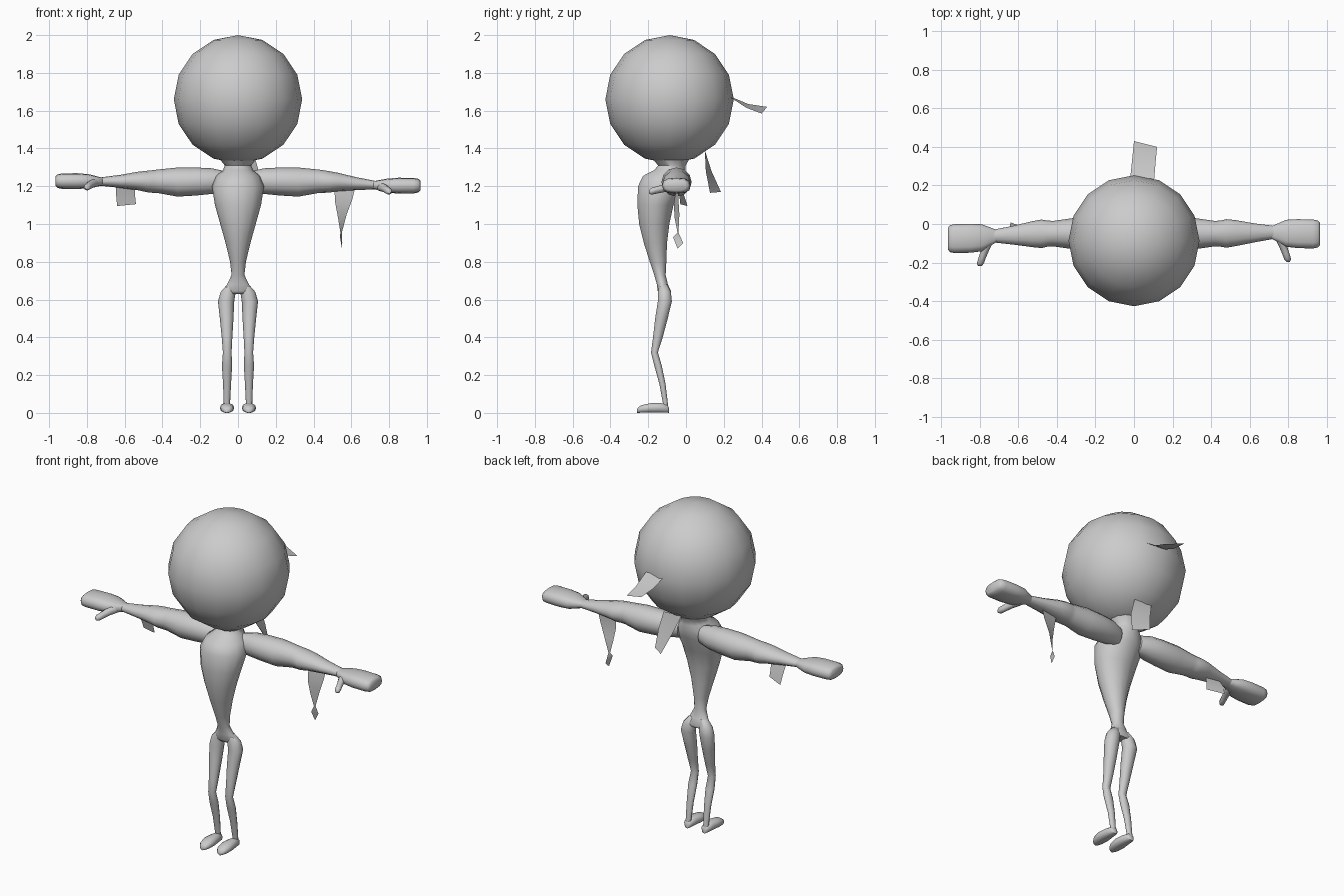
import bpy, bmesh, math

grey = bpy.data.materials.new("plain grey")
grey.diffuse_color = (0.6, 0.6, 0.6, 1)


def finish(name, bm, angle=60):
    bmesh.ops.recalc_face_normals(bm, faces=bm.faces[:])
    me = bpy.data.meshes.new(name)
    bm.to_mesh(me)
    bm.free()
    ob = bpy.data.objects.new(name, me)
    bpy.context.collection.objects.link(ob)
    me.materials.append(grey)
    bpy.ops.object.select_all(action='DESELECT')
    ob.select_set(True)
    bpy.context.view_layer.objects.active = ob
    bpy.ops.object.shade_smooth_by_angle(angle=math.radians(angle))
    return ob


def loft(name, axis, rings, n=12, power=1.0):
    """Skin elliptical rings (position, c1, c2, r1, r2) along one axis."""
    bm = bmesh.new()
    loops = []
    for p, c1, c2, r1, r2 in rings:
        loop = []
        for i in range(n):
            a = 2 * math.pi * i / n
            ca, sa = math.cos(a), math.sin(a)
            u = c1 + r1 * math.copysign(abs(ca) ** power, ca)
            v = c2 + r2 * math.copysign(abs(sa) ** power, sa)
            co = {'x': (p, u, v), 'y': (u, p, v), 'z': (u, v, p)}[axis]
            loop.append(bm.verts.new(co))
        loops.append(loop)
    for a, b in zip(loops, loops[1:]):
        for i in range(n):
            j = (i + 1) % n
            bm.faces.new((a[i], a[j], b[j], b[i]))
    bm.faces.new(loops[0])
    bm.faces.new(loops[-1])
    return finish(name, bm)


def cloth(name, rows):
    """Thin ribbon made of rows of two points, optionally ending in one."""
    bm = bmesh.new()
    vs = [[bm.verts.new(p) for p in row] for row in rows]
    for a, b in zip(vs, vs[1:]):
        bm.faces.new(a + b[::-1])
    return finish(name, bm)


# Head
bm = bmesh.new()
bmesh.ops.create_uvsphere(bm, u_segments=16, v_segments=8, radius=0.34)
bmesh.ops.translate(bm, verts=bm.verts[:], vec=(0, -0.087, 1.66))
finish("head", bm)

# Torso from neck to hips
loft("torso", 'z', [
    (1.36, 0, -0.08, 0.11, 0.11), (1.31, 0, -0.075, 0.07, 0.075),
    (1.285, 0, -0.085, 0.08, 0.085), (1.255, 0, -0.115, 0.115, 0.115),
    (1.20, 0, -0.135, 0.138, 0.122), (1.10, 0, -0.162, 0.122, 0.098),
    (1.00, 0, -0.168, 0.094, 0.082), (0.90, 0, -0.162, 0.066, 0.063),
    (0.80, 0, -0.148, 0.042, 0.045), (0.73, 0, -0.138, 0.034, 0.031),
    (0.68, 0, -0.125, 0.058, 0.03), (0.645, 0, -0.115, 0.086, 0.036),
    (0.63, 0, -0.113, 0.07, 0.028)], 14)

for s, side in ((-1, "right"), (1, "left")):
    # Legs
    loft(side + "_leg", 'z', [
        (z, s * x, y, rx, ry) for z, x, y, rx, ry in (
            (0.68, 0.035, -0.12, 0.022, 0.022), (0.64, 0.052, -0.114, 0.04, 0.036),
            (0.59, 0.063, -0.112, 0.043, 0.039), (0.50, 0.060, -0.130, 0.036, 0.035),
            (0.40, 0.058, -0.149, 0.028, 0.027), (0.32, 0.057, -0.167, 0.023, 0.019),
            (0.25, 0.058, -0.148, 0.027, 0.021), (0.15, 0.058, -0.124, 0.021, 0.017),
            (0.03, 0.059, -0.106, 0.016, 0.013))], 10)
    # Feet
    loft(side + "_foot", 'y', [
        (y, s * 0.058, rz, rx, rz) for y, rx, rz in (
            (-0.09, 0.014, 0.014), (-0.10, 0.024, 0.023), (-0.14, 0.031, 0.027),
            (-0.19, 0.038, 0.026), (-0.235, 0.033, 0.021), (-0.255, 0.02, 0.014),
            (-0.26, 0.008, 0.008))], 10, 0.85)

    # Arms and hands, with a small opposite drift toward each hand
    def drift(rows):
        out = []
        for x, y, z, ry, rz in rows:
            t = s * min(max((x - 0.45) / 0.35, 0), 1) * 0.012
            out.append((s * x, y + t, z - t, ry, rz))
        return out

    loft(side + "_arm", 'x', drift([
        (0.07, -0.06, 1.225, 0.045, 0.055), (0.14, -0.055, 1.227, 0.07, 0.068),
        (0.22, -0.052, 1.225, 0.077, 0.074), (0.32, -0.05, 1.222, 0.08, 0.077),
        (0.42, -0.05, 1.226, 0.066, 0.063), (0.45, -0.05, 1.225, 0.068, 0.06),
        (0.48, -0.05, 1.224, 0.074, 0.057), (0.53, -0.05, 1.225, 0.067, 0.049),
        (0.62, -0.052, 1.22, 0.05, 0.035), (0.73, -0.053, 1.215, 0.033, 0.022)]))
    loft(side + "_hand", 'x', drift([
        (0.71, -0.053, 1.215, 0.03, 0.019), (0.75, -0.056, 1.215, 0.05, 0.028),
        (0.79, -0.06, 1.215, 0.07, 0.037), (0.85, -0.062, 1.215, 0.075, 0.042),
        (0.93, -0.064, 1.215, 0.075, 0.041), (0.955, -0.064, 1.215, 0.07, 0.036),
        (0.965, -0.064, 1.215, 0.058, 0.026)]), 12, 0.75)
    # Thumbs
    d = s * 0.011
    loft(side + "_thumb", 'y', [
        (y + d, s * x, z - d, r, r) for y, x, z, r in (
            (-0.08, 0.755, 1.21, 0.026), (-0.13, 0.775, 1.20, 0.021),
            (-0.17, 0.79, 1.19, 0.019), (-0.195, 0.798, 1.184, 0.018),
            (-0.207, 0.80, 1.181, 0.009))], 8)

# Loose ribbons
cloth("head_ribbon", [
    [(-0.02, 0.235, 1.675), (0.105, 0.235, 1.67)],
    [(-0.01, 0.33, 1.635), (0.112, 0.32, 1.615)],
    [(0.0, 0.43, 1.62), (0.12, 0.40, 1.585)]])
cloth("neck_ribbon", [
    [(-0.04, 0.10, 1.39), (0.08, 0.10, 1.385)],
    [(0.0, 0.135, 1.28), (0.11, 0.105, 1.28)],
    [(0.04, 0.185, 1.17), (0.12, 0.127, 1.165)]])
cloth("left_arm_ribbon", [
    [(0.51, -0.05, 1.19), (0.62, -0.04, 1.19)],
    [(0.515, -0.065, 1.11), (0.605, -0.04, 1.13)],
    [(0.53, -0.06, 1.03), (0.575, -0.035, 1.05)],
    [(0.542, -0.045, 0.955), (0.55, -0.04, 0.955)],
    [(0.54, -0.068, 0.93), (0.552, -0.015, 0.90)],
    [(0.55, -0.045, 0.87)]])
cloth("right_arm_ribbon", [
    [(-0.645, -0.04, 1.20), (-0.545, -0.04, 1.20)],
    [(-0.645, -0.01, 1.15), (-0.545, -0.035, 1.15)],
    [(-0.64, 0.008, 1.095), (-0.54, -0.03, 1.105)]])
